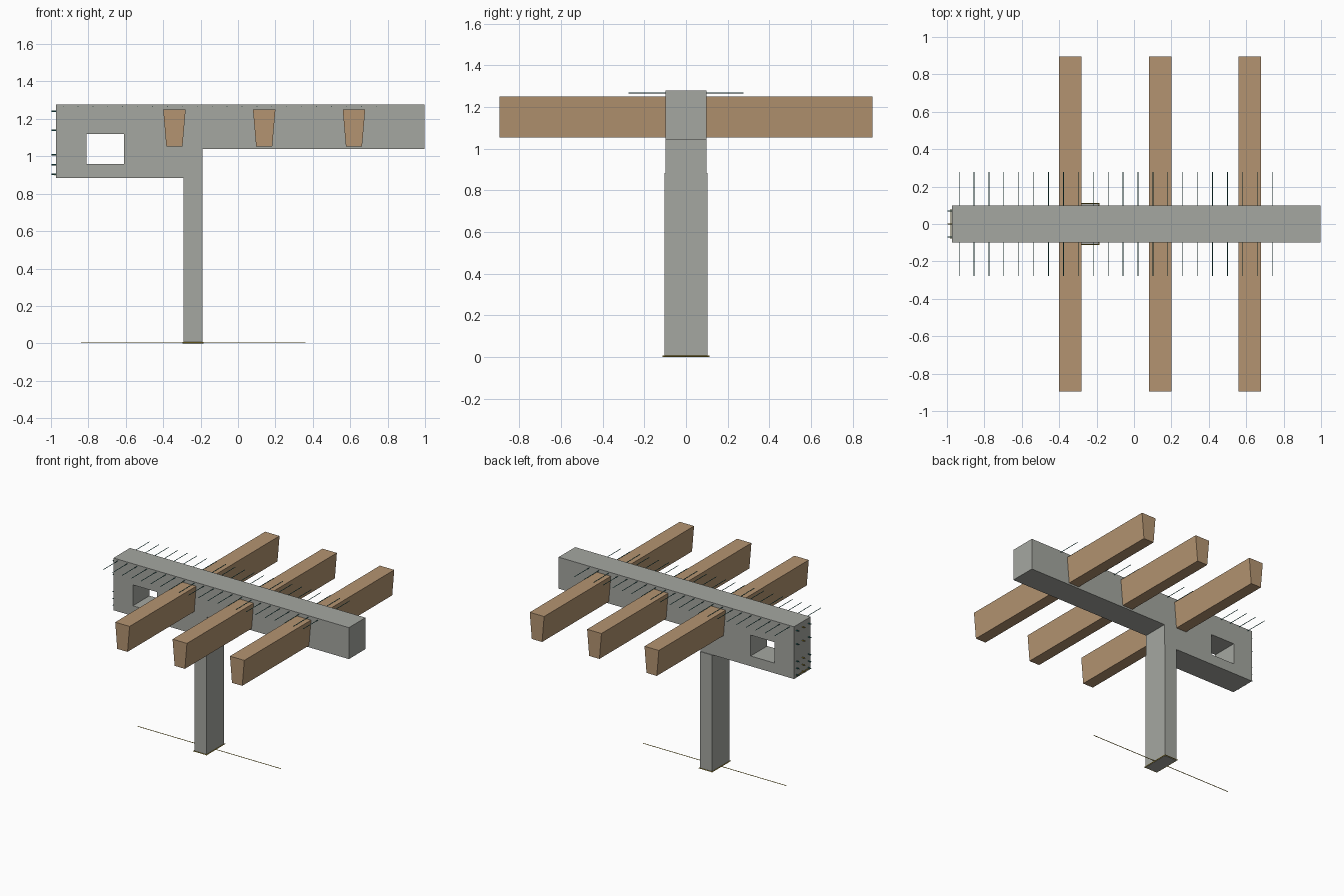
import bpy, bmesh, math
from mathutils import Vector

if "Cube" in bpy.data.objects:
    bpy.data.objects.remove(bpy.data.objects["Cube"])


def material(name, color):
    m = bpy.data.materials.new(name)
    m.diffuse_color = (*color, 1)
    m.use_nodes = True
    m.node_tree.nodes["Principled BSDF"].inputs["Base Color"].default_value = m.diffuse_color
    return m


CONCRETE = material("concrete grey", (0.376, 0.386, 0.356))
WOOD = material("timber brown", (0.456, 0.296, 0.165))
TEAL = material("dark teal", (0.02, 0.16, 0.15))
OLIVE = material("olive yellow", (0.40, 0.29, 0.03))


def new_object(name, bm, mat):
    bmesh.ops.recalc_face_normals(bm, faces=bm.faces)
    mesh = bpy.data.meshes.new(name)
    bm.to_mesh(mesh)
    bm.free()
    mesh.materials.append(mat)
    ob = bpy.data.objects.new(name, mesh)
    bpy.context.collection.objects.link(ob)
    return ob


def extrude_y(name, profile, half_depth, mat):
    """Prism from an x/z outline, centred on y = 0."""
    bm = bmesh.new()
    face = bm.faces.new([bm.verts.new((x, -half_depth, z)) for x, z in profile])
    side = bmesh.ops.extrude_face_region(bm, geom=[face])["geom"]
    verts = [v for v in side if isinstance(v, bmesh.types.BMVert)]
    bmesh.ops.translate(bm, verts=verts, vec=(0, 2 * half_depth, 0))
    return new_object(name, bm, mat)


def rect(x0, x1, z0, z1):
    return [(x0, z0), (x1, z0), (x1, z1), (x0, z1)]


def bar(name, start, end, radius, mat):
    """Thin six-sided rod between two points."""
    a, b = Vector(start), Vector(end)
    bm = bmesh.new()
    bmesh.ops.create_cone(bm, cap_ends=True, segments=6, radius1=radius,
                          radius2=radius, depth=(b - a).length)
    rot = (b - a).to_track_quat('Z', 'Y').to_matrix()
    bmesh.ops.rotate(bm, verts=bm.verts, matrix=rot)
    bmesh.ops.translate(bm, verts=bm.verts, vec=(a + b) / 2)
    return new_object(name, bm, mat)


# Stepped concrete beam with a square opening through its deep end
beam = extrude_y("beam", [(-0.973, 0.883), (-0.19, 0.883), (-0.19, 1.04),
                          (0.997, 1.04), (0.997, 1.278), (-0.973, 1.278)],
                 0.099, CONCRETE)
cutter = extrude_y("opening_cutter", rect(-0.81, -0.61, 0.96, 1.118), 0.3, CONCRETE)
cutter.hide_render = True
cutter.hide_viewport = True
cut = beam.modifiers.new("opening", 'BOOLEAN')
cut.operation = 'DIFFERENCE'
cut.solver = 'EXACT'
cut.object = cutter

# Column
extrude_y("column", rect(-0.291, -0.19, 0.0, 0.883), 0.104, CONCRETE)

# Tapered timber joists
for i in range(3):
    c = -0.34 + 0.48 * i
    extrude_y(f"joist_{i + 1}", [(c - 0.043, 1.053), (c + 0.043, 1.053),
                                 (c + 0.06, 1.25), (c - 0.06, 1.25)], 0.896, WOOD)

# Cross bars along the top of the beam
for i in range(22):
    x = -0.935 + 0.0797 * i
    bar(f"cross_bar_{i + 1}", (x, -0.277, 1.267), (x, 0.277, 1.267), 0.0022, TEAL)

# Bar ends poking out of the deep end of the beam
for z in (1.24, 1.138, 1.008, 0.955, 0.905):
    for y in (-0.07, 0.0, 0.07):
        bar("bar_end", (-0.96, y, z), (-0.997, y, z), 0.004, OLIVE if y == 0 else TEAL)
bar("end_tie", (-0.978, -0.08, 0.9), (-0.978, 0.08, 0.9), 0.003, OLIVE)

# Base tie around the column foot and the long base bar
for s in (-1, 1):
    bar("base_tie_long", (-0.241 + s * 0.054, -0.112, 0.003),
        (-0.241 + s * 0.054, 0.112, 0.003), 0.003, OLIVE)
    bar("base_tie_short", (-0.297, s * 0.109, 0.003),
        (-0.185, s * 0.109, 0.003), 0.003, OLIVE)
bar("base_bar", (-0.84, 0, 0.003), (0.36, 0, 0.003), 0.0025, OLIVE)
